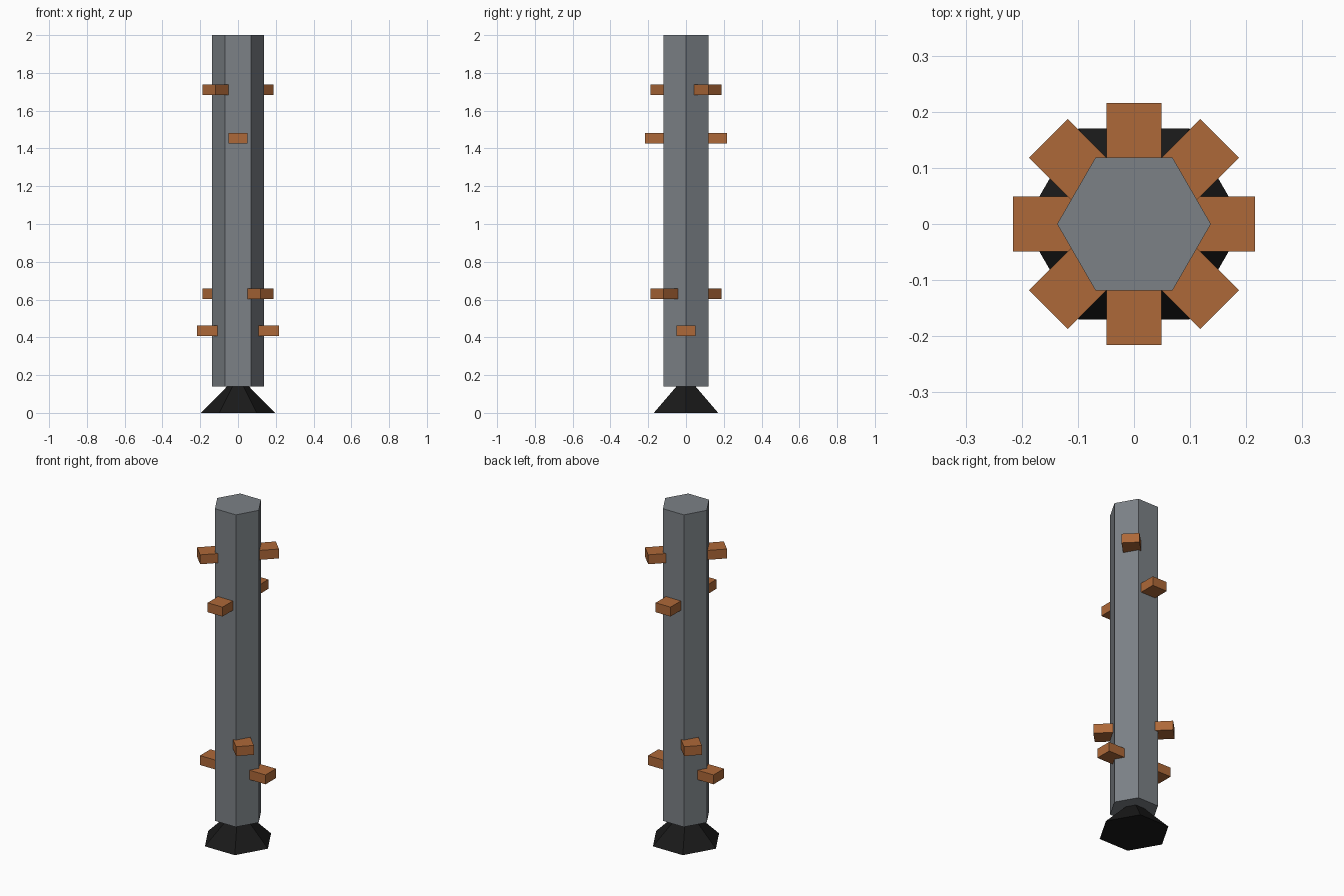
import bpy
from math import radians

if "Cube" in bpy.data.objects:
    bpy.data.objects.remove(bpy.data.objects["Cube"])


def material(name, rgb):
    mat = bpy.data.materials.new(name)
    mat.diffuse_color = (*rgb, 1)
    mat.use_nodes = True
    mat.node_tree.nodes["Principled BSDF"].inputs["Base Color"].default_value = mat.diffuse_color
    return mat


STEEL = material("steel", (0.20, 0.22, 0.24))
WOOD = material("wood", (0.42, 0.14, 0.04))
BLACK = material("black", (0.01, 0.01, 0.01))


def hex_prism(name, r_bottom, r_top, z0, z1, mat):
    # Six-sided frustum with corners on the x axis
    bpy.ops.mesh.primitive_cone_add(
        vertices=6, radius1=r_bottom, radius2=r_top, depth=z1 - z0,
        location=(0, 0, (z0 + z1) / 2), rotation=(0, 0, radians(30)))
    obj = bpy.context.object
    obj.name = name
    obj.data.materials.append(mat)


def rung(name, z, angle):
    # Bar passing right through the column, showing a stub on both sides
    bpy.ops.mesh.primitive_cube_add(
        size=1, location=(0, 0, z), rotation=(0, 0, radians(angle)))
    obj = bpy.context.object
    obj.name = name
    obj.scale = (0.432, 0.098, 0.056)
    obj.data.materials.append(mat_rung)


mat_rung = WOOD

# Flared foot and hexagonal column
hex_prism("foot", 0.197, 0.058, 0.0, 0.14, BLACK)
hex_prism("column", 0.137, 0.137, 0.14, 2.0, STEEL)

# Hexagon corners must lie on the x axis
for name in ("foot", "column"):
    obj = bpy.data.objects[name]
    bpy.context.view_layer.update()
    widest = max((obj.matrix_world @ v.co).x for v in obj.data.vertices)
    deepest = max((obj.matrix_world @ v.co).y for v in obj.data.vertices)
    if deepest > widest:
        obj.rotation_euler.z += radians(30)

# Rungs, each turned 45 degrees from its neighbours
for i, (z, angle) in enumerate([(0.435, 0), (0.63, -45), (1.454, 90), (1.71, 45)]):
    rung(f"rung_{i + 1}", z, angle)
